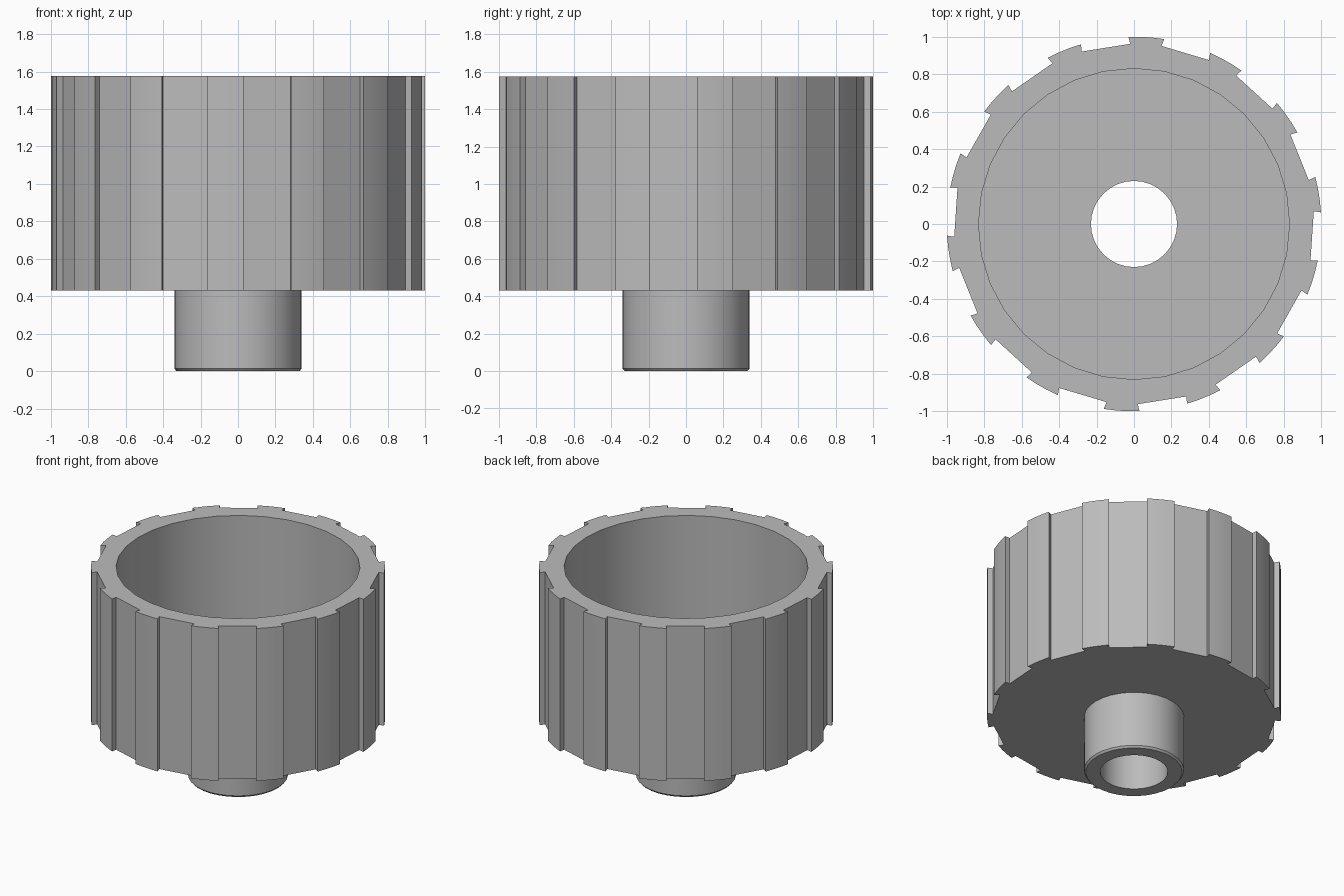
import bpy
import bmesh
from math import cos, sin, radians, tau

TEETH = 14
BASE_Z, TOP_Z, FLOOR_Z = 0.43, 1.575, 0.57
HUB_R, BORE_R, CAVITY_R = 0.34, 0.23, 0.83

cube = bpy.data.objects.get("Cube")
if cube:
    bpy.data.objects.remove(cube, do_unlink=True)

grey = bpy.data.materials.new("plain grey")
grey.use_nodes = True
colour = (0.5, 0.5, 0.5, 1)
grey.diffuse_color = colour
grey.node_tree.nodes["Principled BSDF"].inputs["Base Color"].default_value = colour


def polar(r, degrees):
    return r * cos(radians(degrees)), r * sin(radians(degrees))


def circle(r, sides=32):
    return [polar(r, 360 * i / sides) for i in range(sides)]


def toothed_outline():
    """Raised curved ribs with straight valleys between them."""
    points = []
    for k in range(TEETH):
        c = 86.2 + 360 * k / TEETH
        points.append(polar(0.962, c - 5))
        points += [polar(1.0, c + a) for a in (-5.5, -1.8, 1.8, 5.5)]
        points.append(polar(0.962, c + 5))
    return points


def ring(bm, outline, z):
    return [bm.verts.new((x, y, z)) for x, y in outline]


def pairs(loop):
    return zip(loop, loop[1:] + loop[:1])


def wall(bm, a, b):
    """Quads between two rings with the same number of points."""
    for (p, q), (s, t) in zip(pairs(a), pairs(b)):
        bm.faces.new((p, q, t, s))


def annulus(bm, a, b, up):
    """Flat face between two rings at one height."""
    edges = []
    for loop in (a, b):
        for p, q in pairs(loop):
            edges.append(bm.edges.get((p, q)) or bm.edges.new((p, q)))
    made = bmesh.ops.triangle_fill(bm, edges=edges, use_beauty=True, normal=(0, 0, up))
    for f in made["geom"]:
        if isinstance(f, bmesh.types.BMFace):
            f.normal_update()
            if f.normal.z * up < 0:
                f.normal_flip()


def finish(bm, name):
    mesh = bpy.data.meshes.new(name)
    bm.to_mesh(mesh)
    bm.free()
    mesh.materials.append(grey)
    obj = bpy.data.objects.new(name, mesh)
    bpy.context.collection.objects.link(obj)
    bpy.ops.object.select_all(action="DESELECT")
    obj.select_set(True)
    bpy.context.view_layer.objects.active = obj
    bpy.ops.object.shade_smooth_by_angle(angle=radians(20))


# Ribbed cup: underside, ribbed wall, rim, cavity and floor
bm = bmesh.new()
seat = ring(bm, circle(HUB_R), BASE_Z)
outer_low = ring(bm, toothed_outline(), BASE_Z)
outer_top = ring(bm, toothed_outline(), TOP_Z)
rim = ring(bm, circle(CAVITY_R), TOP_Z)
floor_edge = ring(bm, circle(CAVITY_R), FLOOR_Z)
floor_hole = ring(bm, circle(BORE_R), FLOOR_Z)
annulus(bm, seat, outer_low, -1)
wall(bm, outer_low, outer_top)
annulus(bm, outer_top, rim, 1)
wall(bm, rim, floor_edge)
annulus(bm, floor_edge, floor_hole, 1)
finish(bm, "ribbed_cup")

# Hub: bore, bottom face, small chamfer and outer wall
bm = bmesh.new()
profile = [(BORE_R, FLOOR_Z), (BORE_R, 0), (HUB_R - 0.012, 0),
           (HUB_R, 0.014), (HUB_R, BASE_Z)]
rings = [ring(bm, circle(r), z) for r, z in profile]
for a, b in zip(rings, rings[1:]):
    wall(bm, a, b)
finish(bm, "hub")
